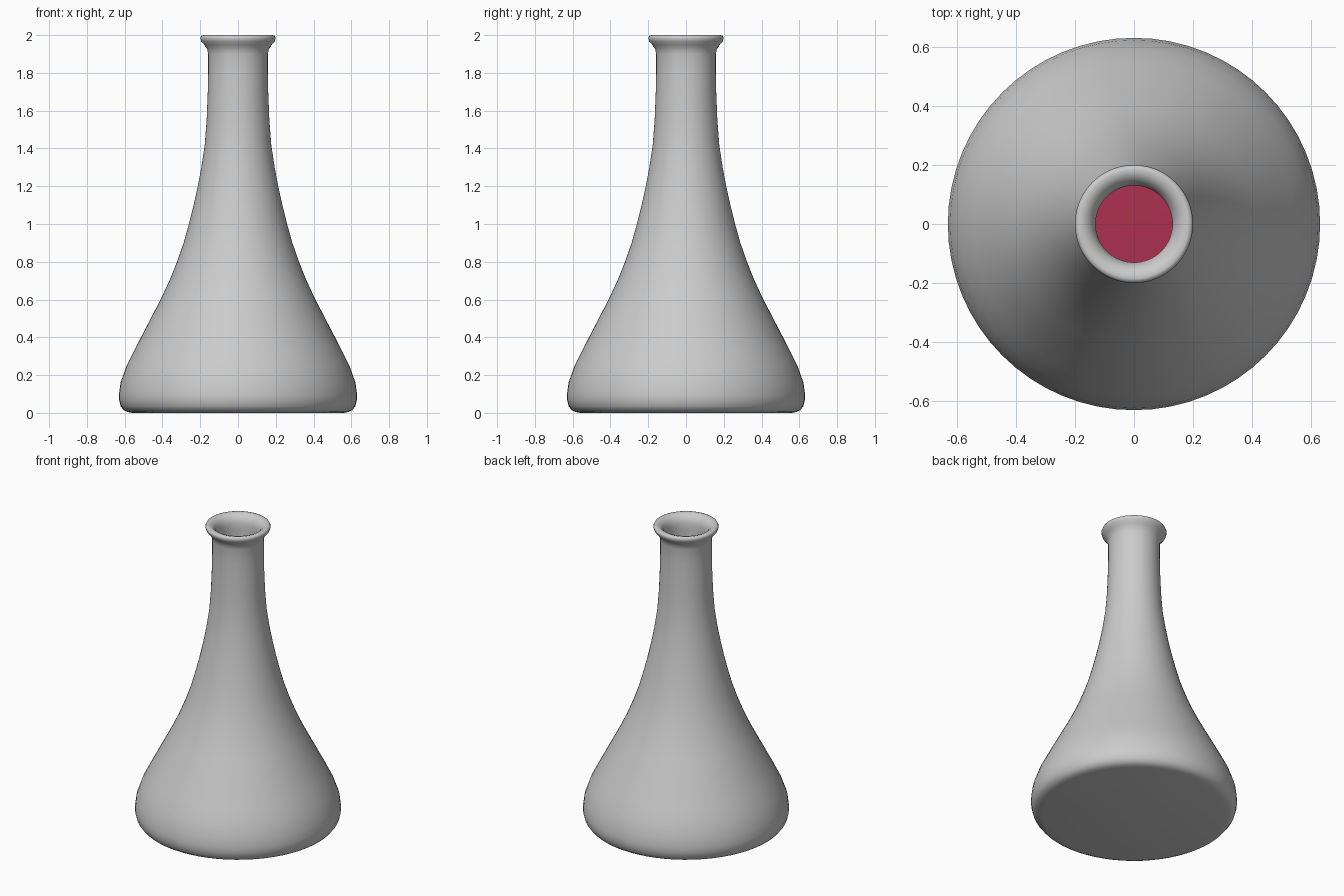
import bpy, bmesh, math

if "Cube" in bpy.data.objects:
    bpy.data.objects.remove(bpy.data.objects["Cube"])


def lathe(name, profile, steps=64):
    """Spin a closed-on-axis (radius, z) profile around z."""
    bm = bmesh.new()
    verts = [bm.verts.new((r, 0, z)) for r, z in profile]
    edges = [bm.edges.new(p) for p in zip(verts, verts[1:])]
    bmesh.ops.spin(bm, geom=verts + edges, cent=(0, 0, 0), axis=(0, 0, 1),
                   angle=math.tau, steps=steps, use_merge=True)
    bmesh.ops.remove_doubles(bm, verts=bm.verts, dist=1e-5)
    bmesh.ops.recalc_face_normals(bm, faces=bm.faces)
    for f in bm.faces:
        f.smooth = True
    mesh = bpy.data.meshes.new(name)
    bm.to_mesh(mesh)
    bm.free()
    obj = bpy.data.objects.new(name, mesh)
    bpy.context.collection.objects.link(obj)
    return obj


# Outer body from base to neck
body = [(0.585, 0.005), (0.605, 0.014), (0.621, 0.035), (0.63, 0.07),
        (0.63, 0.10), (0.622, 0.16), (0.59, 0.25), (0.545, 0.34),
        (0.41, 0.60), (0.363, 0.70), (0.323, 0.80), (0.288, 0.90),
        (0.26, 1.0), (0.235, 1.1), (0.213, 1.2), (0.194, 1.3),
        (0.176, 1.42), (0.166, 1.55), (0.16, 1.7), (0.158, 1.8),
        (0.158, 1.9)]
lip = [(0.163, 1.925), (0.178, 1.948), (0.195, 1.968), (0.2, 1.985),
       (0.195, 1.996), (0.184, 2.0), (0.16, 1.993), (0.14, 1.972),
       (0.13, 1.94)]
# Inner wall follows the outer one at the glass thickness
inner = [(r - 0.028, max(z, 0.035)) for r, z in reversed(body) if z > 0.03]
lathe("flask", [(0, 0), (0.56, 0)] + body + lip + inner + [(0, 0.035)])

# Liquid nearly fills the glass thickness, up to mid height
wet = [(r - 0.004, z + 0.003) for r, z in body if z <= 1.1]
liquid = lathe("liquid", [(0, 0.004), (0.56, 0.004)] + wet + [(0.2, 1.105), (0, 1.105)])
mat = bpy.data.materials.new("red_liquid")
mat.diffuse_color = (0.42, 0.03, 0.08, 1)
mat.use_nodes = True
mat.node_tree.nodes["Principled BSDF"].inputs["Base Color"].default_value = mat.diffuse_color
liquid.data.materials.append(mat)
